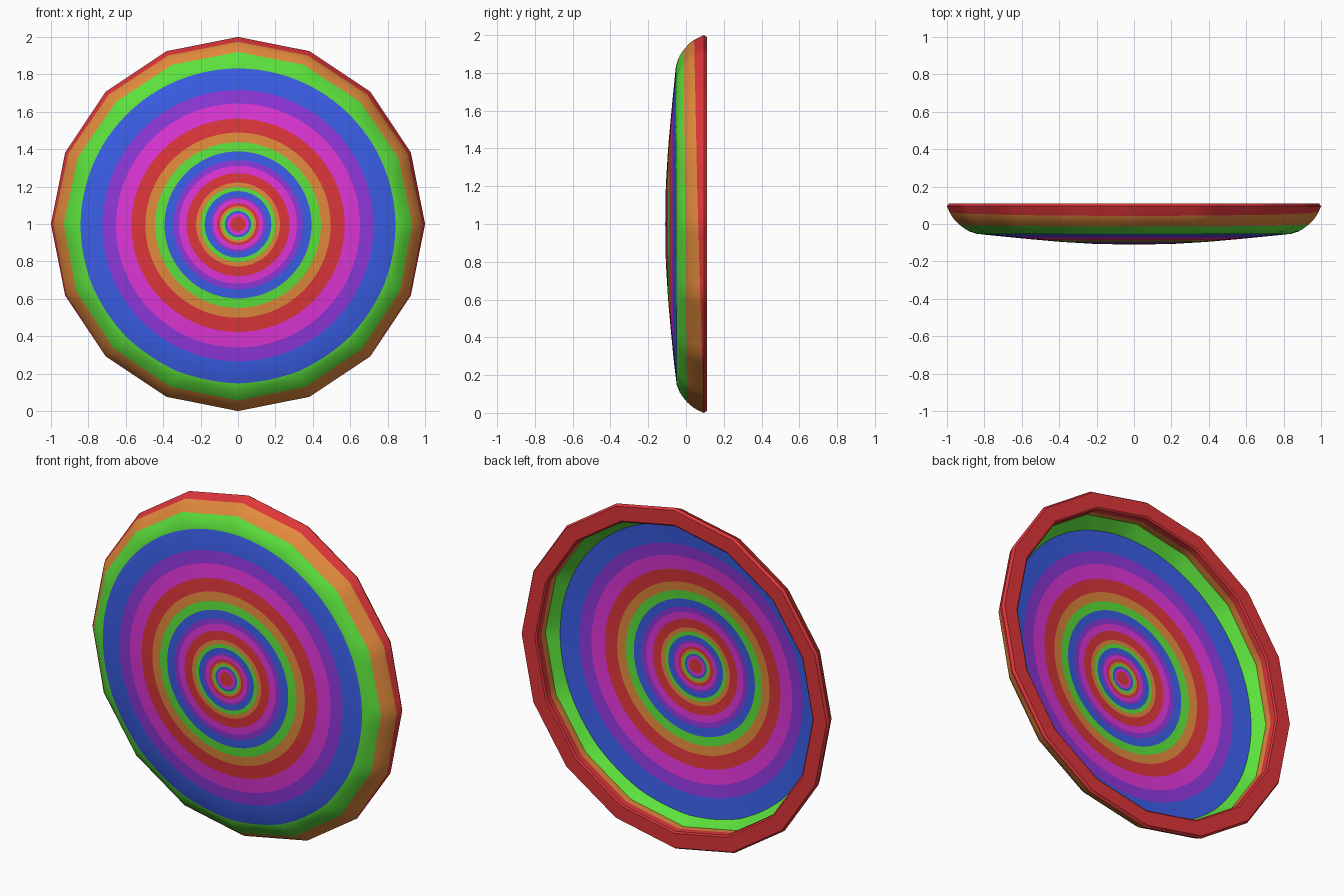
import bpy, bmesh, math

if "Cube" in bpy.data.objects:
    bpy.data.objects.remove(bpy.data.objects["Cube"])

SEG, SIDES = 96, 16
NAMES = ["red", "orange", "green", "blue", "purple", "magenta"]
SRGB = [(222, 54, 58), (226, 138, 60), (92, 226, 60),
        (58, 94, 230), (144, 56, 220), (224, 54, 216)]
RED, ORANGE, GREEN, BLUE, PURPLE, MAGENTA = range(6)


def linear(c):
    c /= 255
    return c / 12.92 if c <= 0.04045 else ((c + 0.055) / 1.055) ** 2.4


# painted bands: outer radius of each band and its colour
BANDS = [(.04, RED), (.058, MAGENTA), (.07, BLUE), (.085, GREEN), (.097, ORANGE),
         (.112, RED), (.135, MAGENTA), (.147, PURPLE), (.178, BLUE), (.2, GREEN),
         (.224, ORANGE), (.275, RED), (.315, MAGENTA), (.345, PURPLE), (.393, BLUE),
         (.443, GREEN), (.495, ORANGE), (.57, RED), (.652, MAGENTA), (.725, PURPLE),
         (.842, BLUE), (.88, GREEN), (.905, GREEN), (.932, GREEN), (.96, ORANGE),
         (.975, ORANGE), (.987, ORANGE)]

# front dome cross-section: radius, depth
DOME = [(0, -.11), (.2, -.107), (.4, -.095), (.6, -.077), (.84, -.053),
        (.88, -.04), (.91, -.022), (.94, .002), (.965, .028), (.985, .06), (1, .095)]


def dome_y(r):
    for (r0, y0), (r1, y1) in zip(DOME, DOME[1:]):
        if r <= r1:
            return y0 + (y1 - y0) * (r - r0) / (r1 - r0)
    return DOME[-1][1]


def ring(bm, r, y=None, lift=0, shift=.0125):
    """Ring of vertices: round inside, sixteen-sided towards the rim."""
    verts = []
    for i in range(SEG):
        a = 2 * math.pi * i / SEG
        t = min(r * (1 - shift * math.sin(a)), 1)
        step = 2 * math.pi / SIDES
        poly = math.cos(step / 2) / math.cos(a % step - step / 2)
        blend = min(max((t - .84) / .06, 0), 1)
        rad = t * (1 + (poly - 1) * blend)
        yy = dome_y(t) + lift if y is None else y
        verts.append(bm.verts.new((rad * math.cos(a), yy, 1 + rad * math.sin(a))))
    return verts


def bridge(bm, a, b, colour):
    for i in range(SEG):
        j = (i + 1) % SEG
        bm.faces.new((a[i], a[j], b[j], b[i])).material_index = colour


def cap(bm, verts, y, colour):
    c = bm.verts.new((0, y, 1))
    for i in range(SEG):
        bm.faces.new((c, verts[i], verts[(i + 1) % SEG])).material_index = colour


bm = bmesh.new()

# front dome
last = ring(bm, BANDS[0][0])
cap(bm, last, -.11, BANDS[0][1])
for r, colour in BANDS[1:]:
    new = ring(bm, r)
    bridge(bm, last, new, colour)
    last = new

# red rim and its inner lip
for r, y in [(1, .095), (.99, .11), (.905, .11), (.895, .103), (.895, .065)]:
    new = ring(bm, r, y, shift=0)
    bridge(bm, last, new, RED)
    last = new

# hollow back, following the dome just behind it
new = ring(bm, .9, .02, shift=0)
bridge(bm, last, new, ORANGE)
last = new
inner = [b for b in BANDS if b[0] < .87]
outer_colour = GREEN
for r, colour in reversed(inner):
    new = ring(bm, r, lift=.018)
    bridge(bm, last, new, outer_colour)
    last, outer_colour = new, colour
cap(bm, last, -.092, outer_colour)

bmesh.ops.recalc_face_normals(bm, faces=bm.faces)
mesh = bpy.data.meshes.new("banded_disc")
bm.to_mesh(mesh)
bm.free()
for name, rgb in zip(NAMES, SRGB):
    mat = bpy.data.materials.new(name)
    mat.diffuse_color = (*[linear(c) for c in rgb], 1)
    mat.use_nodes = True
    mat.node_tree.nodes["Principled BSDF"].inputs["Base Color"].default_value = mat.diffuse_color
    mesh.materials.append(mat)

disc = bpy.data.objects.new("banded_disc", mesh)
bpy.context.collection.objects.link(disc)
bpy.context.view_layer.objects.active = disc
disc.select_set(True)
bpy.ops.object.shade_smooth_by_angle(angle=math.radians(30))
